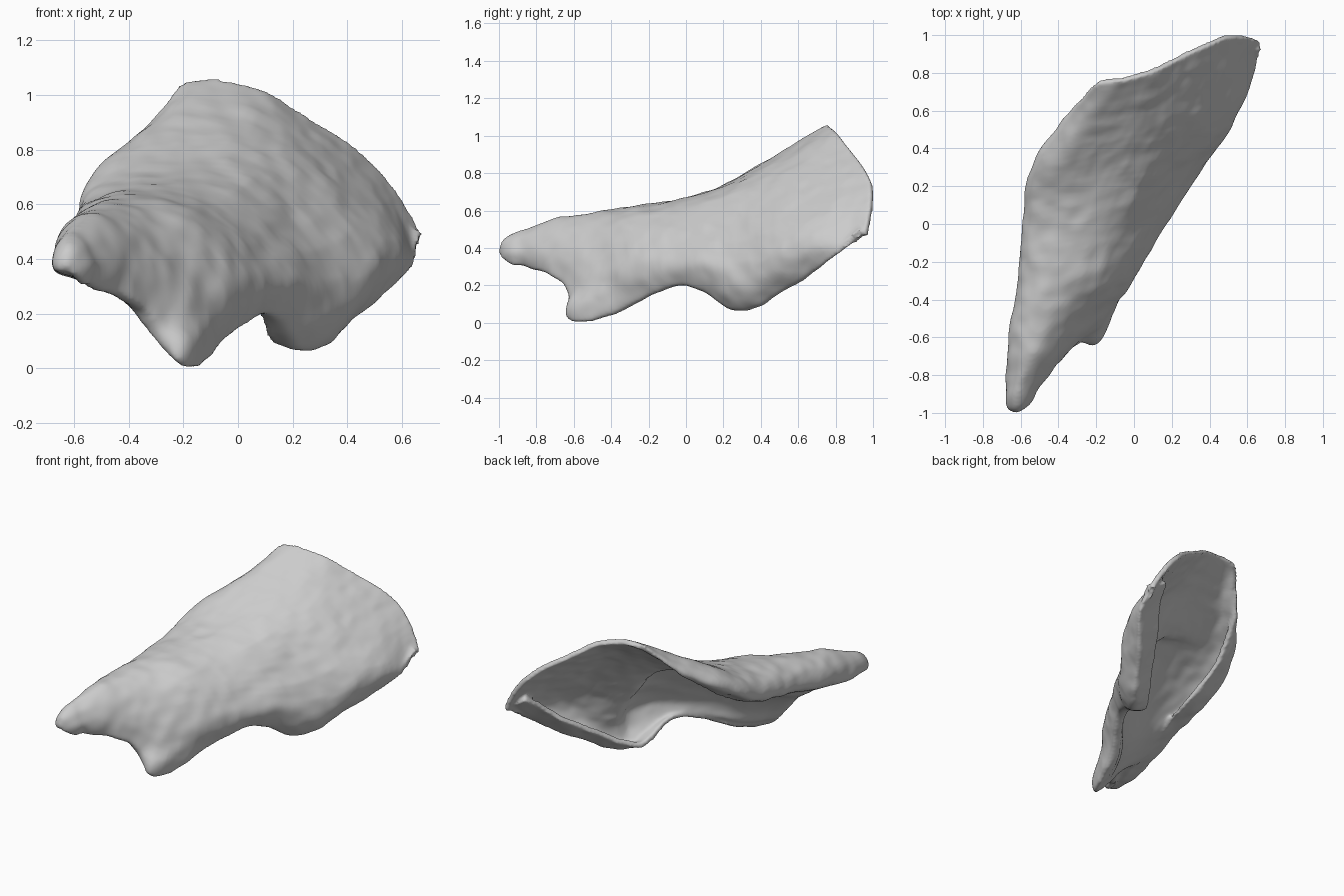
import bpy, bmesh, math
from mathutils import Vector, noise

if "Cube" in bpy.data.objects:
    bpy.data.objects.remove(bpy.data.objects["Cube"])

# cross-sections (y, then x,z pairs): left rim, over the crown, down the right wall, inner lip
SECTIONS = [
    (-.85, -.58,.325, -.67,.36, -.66,.45, -.60,.505, -.53,.47, -.49,.38, -.51,.30, -.56,.30),
    (-.66, -.55,.32, -.66,.38, -.64,.50, -.53,.565, -.42,.50, -.335,.35, -.33,.22, -.39,.22),
    (-.50, -.54,.35, -.65,.42, -.62,.54, -.48,.59, -.31,.49, -.17,.29, -.18,.02, -.24,.03),
    (-.28, -.47,.40, -.61,.46, -.58,.57, -.42,.625, -.18,.56, .00,.33, -.04,.115, -.12,.10),
    (.00, -.42,.45, -.575,.50, -.55,.62, -.35,.675, -.07,.61, .155,.36, .13,.21, .06,.20),
    (.28, -.43,.60, -.55,.64, -.50,.74, -.32,.78, .06,.70, .345,.32, .27,.075, .13,.10),
    (.55, -.36,.80, -.38,.83, -.33,.89, -.20,.94, .16,.81, .51,.44, .44,.19, .29,.24),
]
# free rear edge of the sheet
REAR = [(-.25,.70,.97), (-.23,.72,1.0), (-.18,.75,1.05), (-.04,.765,1.05),
        (.15,.83,.985), (.50,.985,.75), (.67,.955,.47), (.52,.95,.56)]


def catmull(pts, n):
    """Smooth curve through points, n steps per span."""
    p = [pts[0] * 2 - pts[1]] + list(pts) + [pts[-1] * 2 - pts[-2]]
    out = []
    for k in range(1, len(p) - 2):
        a, b, c, d = p[k - 1:k + 3]
        for s in range(n):
            t = s / n
            out.append(.5 * (2 * b + (c - a) * t + (2 * a - 5 * b + 4 * c - d) * t * t
                             + (3 * b - a - 3 * c + d) * t ** 3))
    return out + [pts[-1].copy()]


def smoothstep(a, b, x):
    t = min(1, max(0, (x - a) / (b - a)))
    return t * t * (3 - 2 * t)


rows = [[Vector((s[k], s[0], s[k + 1])) for k in range(1, 17, 2)] for s in SECTIONS]
rows.append([Vector(p) for p in REAR])

# blunt closed nose in front of the first section
nose = Vector((-.62, -1, .375))
first = rows[0]
mid = sum(first, Vector()) / 8
for y, k in ((-.93, .8), (-.98, .5), (-1.0, .1)):
    c = mid.lerp(nose, (y + .85) / -.15)
    rows.insert(0, [Vector((c.x + (p.x - mid.x) * k, y, c.z + (p.z - mid.z) * k)) for p in first])

# interpolate both ways into a dense grid
rows = [catmull(r, 10) for r in rows]
cols = [catmull([r[j] for r in rows], 9) for j in range(len(rows[0]))]
nj, ni = len(cols), len(cols[0])

# spur of the foot leans forward, the rear right corner bulges outward
foot, corner = Vector((-.20, -.50, .05)), Vector((.57, .76, .39))
for c in cols:
    for p in c:
        f = math.exp(-((p - foot).length / .13) ** 2)
        g = math.exp(-((p - corner).length / .17) ** 2)
        p.y -= .12 * f
        p.x += .055 * g

# outer skin with a crumpled surface
bm = bmesh.new()
outer = [[bm.verts.new(p) for p in c] for c in cols]
for j in range(nj - 1):
    for i in range(ni - 1):
        bm.faces.new((outer[j][i], outer[j + 1][i], outer[j + 1][i + 1], outer[j][i + 1]))
bm.normal_update()
normals = [[v.normal.copy() for v in c] for c in outer]
for j in range(nj):
    for i in range(ni):
        v = outer[j][i]
        p = v.co.copy()
        v.co += normals[j][i] * (.012 * noise.noise(p * 5) + .008 * noise.noise(p * 13))
        v.co.z = max(v.co.z, 0)

# inner skin: thin sheet at the rear, filling up to a shallow underside toward the nose,
# with a fold standing inward on the right wall
inner = []
for j in range(nj):
    line = []
    side = smoothstep(.4, .6, j / (nj - 1)) * (1 - smoothstep(.72, .86, j / (nj - 1)))
    for i in range(ni):
        p = outer[j][i].co
        chord = outer[0][i].co.lerp(outer[-1][i].co, j / (nj - 1))
        fill = .9 * (1 - smoothstep(-.55, .22, p.y))
        fold = .06 * side * smoothstep(.2, .28, p.y) * (1 - smoothstep(.3, .6, p.y))
        line.append(bm.verts.new((p - normals[j][i] * (.035 + fold)).lerp(chord, fill)))
    inner.append(line)
for j in range(nj - 1):
    for i in range(ni - 1):
        bm.faces.new((inner[j][i], inner[j][i + 1], inner[j + 1][i + 1], inner[j + 1][i]))

# rim joining the two skins
loop = ([(j, 0) for j in range(nj)] + [(nj - 1, i) for i in range(1, ni)]
        + [(j, ni - 1) for j in range(nj - 2, -1, -1)] + [(0, i) for i in range(ni - 2, 0, -1)])
for (a, b), (c, d) in zip(loop, loop[1:] + loop[:1]):
    bm.faces.new((outer[a][b], inner[a][b], inner[c][d], outer[c][d]))
bmesh.ops.recalc_face_normals(bm, faces=bm.faces)

me = bpy.data.meshes.new("curved_shell")
bm.to_mesh(me)
bm.free()
shell = bpy.data.objects.new("curved_shell", me)
bpy.context.collection.objects.link(shell)

mat = bpy.data.materials.new("light grey")
mat.diffuse_color = (.6, .6, .6, 1)
mat.use_nodes = True
mat.node_tree.nodes["Principled BSDF"].inputs["Base Color"].default_value = mat.diffuse_color
me.materials.append(mat)

# fuse and round the edges
rem = shell.modifiers.new("rounding", 'REMESH')
rem.mode = 'VOXEL'
rem.voxel_size = .012
rem.use_smooth_shade = True
smo = shell.modifiers.new("soften", 'SMOOTH')
smo.iterations = 3
